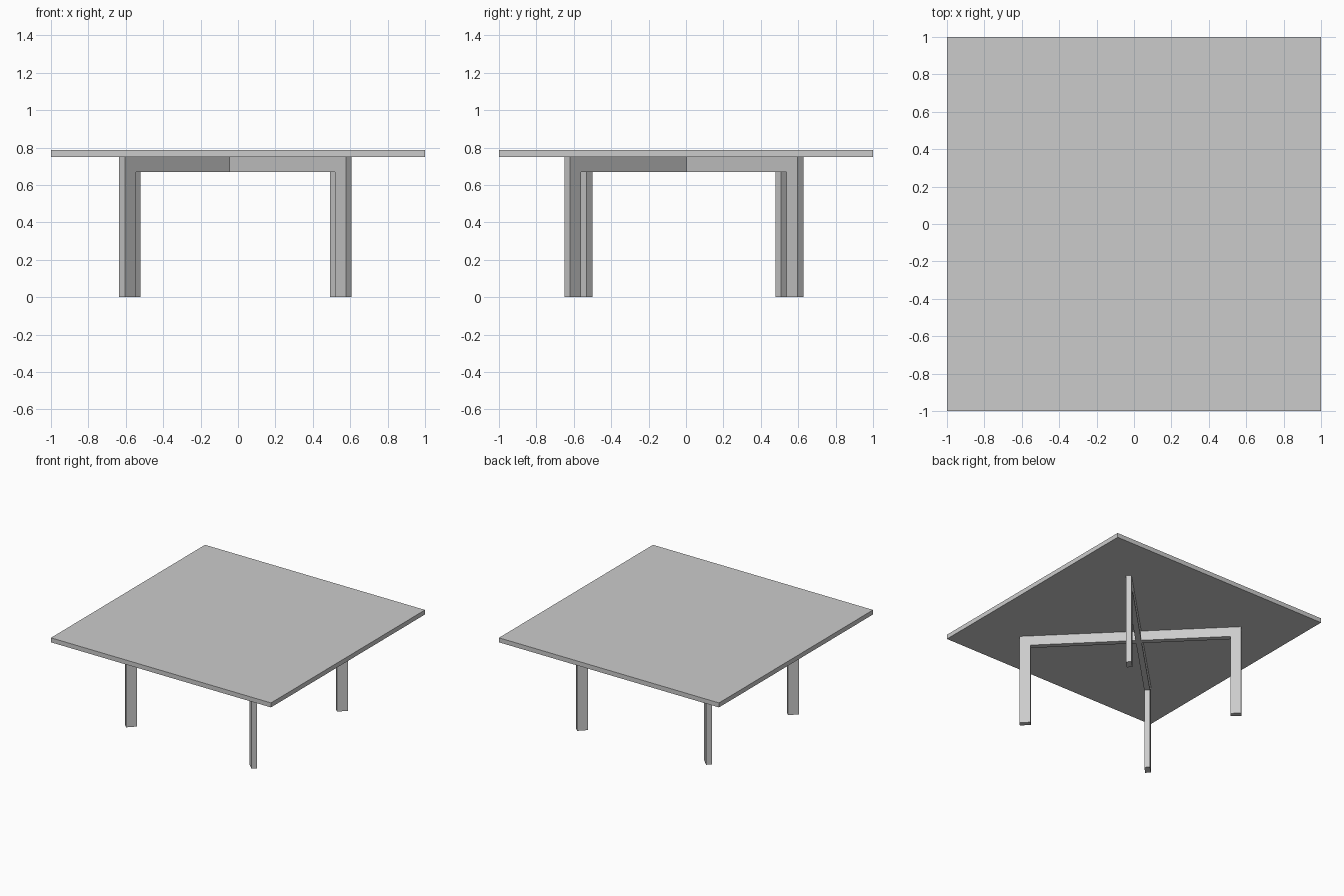
import bpy, bmesh, math
from mathutils import Matrix

if "Cube" in bpy.data.objects:
    bpy.data.objects.remove(bpy.data.objects["Cube"])

LEN, WID, THK = 1.678, 0.083, 0.043   # frame length, bar width, bar thickness
BEAM_Z, TOP_Z, SLAB = 0.67, 0.75, 0.037


def finish(name, bm):
    bmesh.ops.recalc_face_normals(bm, faces=bm.faces)
    mesh = bpy.data.meshes.new(name)
    bm.to_mesh(mesh)
    bm.free()
    obj = bpy.data.objects.new(name, mesh)
    bpy.context.collection.objects.link(obj)
    return obj


def u_frame(name, centre, angle):
    """Upside-down U profile (two legs and a beam), extruded to the bar thickness."""
    h = LEN / 2
    half = [(h - WID, BEAM_Z), (h - WID, 0), (h, 0), (h, TOP_Z)]
    outline = half + [(-x, z) for x, z in reversed(half)]
    bm = bmesh.new()
    face = bm.faces.new([bm.verts.new((x, -THK / 2, z)) for x, z in outline])
    ext = bmesh.ops.extrude_face_region(bm, geom=[face], use_keep_orig=True)
    verts = [v for v in ext["geom"] if isinstance(v, bmesh.types.BMVert)]
    bmesh.ops.translate(bm, verts=verts, vec=(0, THK, 0))
    obj = finish(name, bm)
    obj.location = (*centre, 0)
    obj.rotation_euler.z = math.radians(angle)
    return obj


# Square table top
bm = bmesh.new()
bmesh.ops.create_cube(bm, size=1, matrix=Matrix.Translation((0, 0, TOP_Z + SLAB / 2))
                      @ Matrix.Diagonal((2, 2, SLAB, 1)))
finish("table_top", bm)

# Two crossed leg frames along the diagonals, slightly off centre
u_frame("leg_frame_a", (-0.027, 0.019), 45)
u_frame("leg_frame_b", (-0.001, -0.042), -45)
